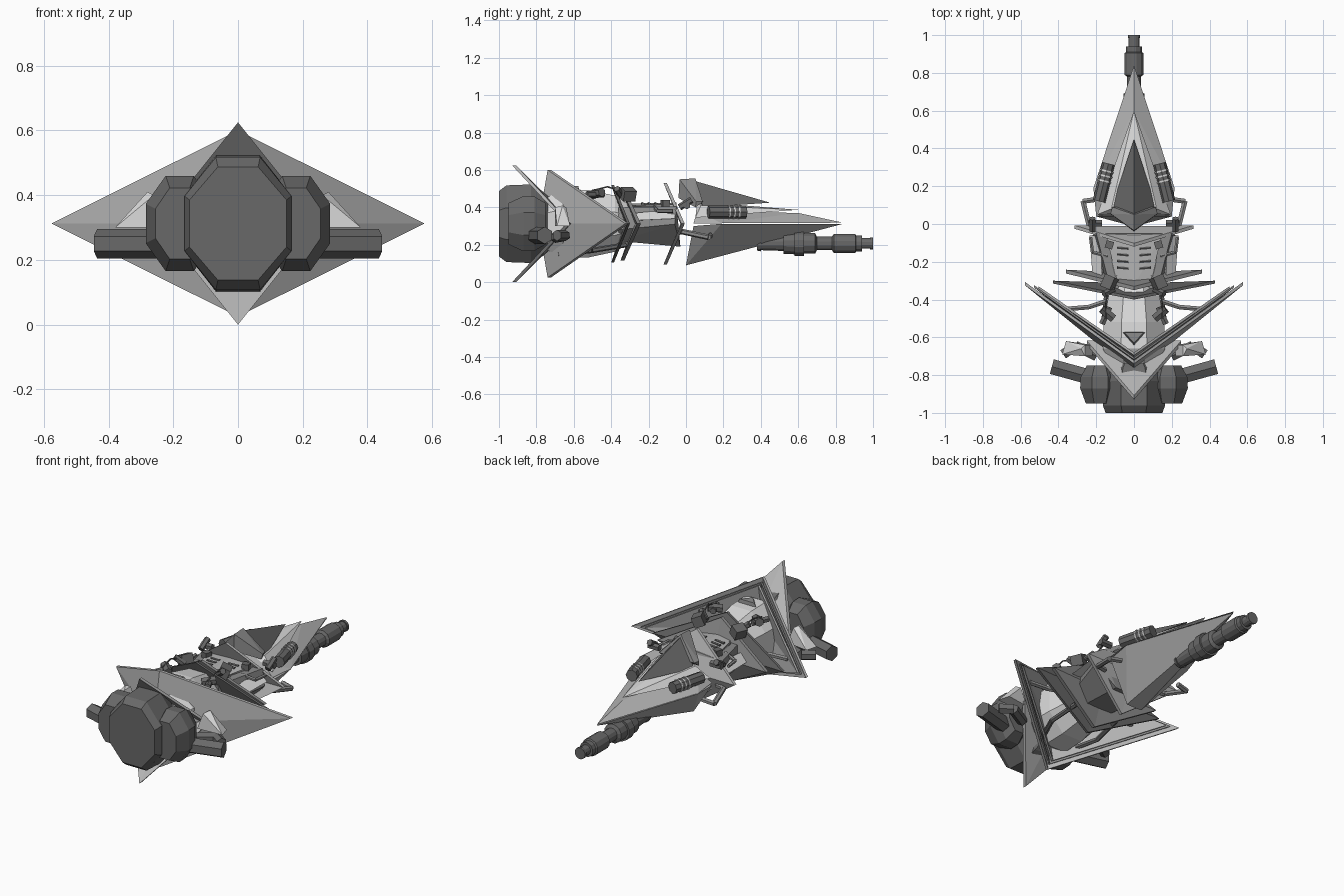
import bpy, bmesh, math
from mathutils import Vector, Matrix

if "Cube" in bpy.data.objects:
    bpy.data.objects.remove(bpy.data.objects["Cube"])

CZ = 0.3125  # height of the ship's axis


def material(name, v):
    m = bpy.data.materials.new(name)
    m.diffuse_color = (v, v, v, 1)
    m.use_nodes = True
    m.node_tree.nodes["Principled BSDF"].inputs["Base Color"].default_value = m.diffuse_color
    return m


DARK = material("dark metal", 0.14)
MID = material("mid grey", 0.26)
HULL = material("hull grey", 0.46)
PALE = material("pale grey", 0.72)


def finish(name, bm, mat, mirror=False):
    bmesh.ops.recalc_face_normals(bm, faces=bm.faces)
    me = bpy.data.meshes.new(name)
    bm.to_mesh(me)
    bm.free()
    me.materials.append(mat)
    ob = bpy.data.objects.new(name, me)
    bpy.context.collection.objects.link(ob)
    if mirror:
        ob.modifiers.new("mirror", 'MIRROR')
    return ob


def hull(name, pts, mat, sym=True, mirror=False):
    """Convex solid around points; sym adds their mirror images."""
    bm = bmesh.new()
    allp = {tuple(p) for p in pts}
    if sym:
        allp |= {(-p[0], p[1], p[2]) for p in pts}
    for p in allp:
        bm.verts.new(p)
    r = bmesh.ops.convex_hull(bm, input=bm.verts)
    junk = {g for g in r["geom_interior"] + r["geom_unused"] if isinstance(g, bmesh.types.BMVert)}
    bmesh.ops.delete(bm, geom=list(junk), context='VERTS')
    return finish(name, bm, mat, mirror)


def box(name, c, s, mat, rz=0.0, ry=0.0, mirror=True):
    m = Matrix.Translation(c) @ Matrix.Rotation(rz, 4, 'Z') @ Matrix.Rotation(ry, 4, 'Y')
    pts = [m @ Vector((i * s[0] / 2, j * s[1] / 2, k * s[2] / 2))
           for i in (-1, 1) for j in (-1, 1) for k in (-1, 1)]
    return hull(name, pts, mat, False, mirror)


def loft(name, sections, mat, n=8, cx=0.0, cz=CZ, mirror=False):
    """Faceted body along y from (y, x radius, z radius) sections."""
    bm = bmesh.new()
    k = 1 / math.cos(math.pi / n)
    rings = []
    for y, rx, rz in sections:
        rings.append([bm.verts.new((cx + k * rx * math.cos((i + .5) * math.tau / n), y,
                                    cz + k * rz * math.sin((i + .5) * math.tau / n))) for i in range(n)])
    for a, b in zip(rings, rings[1:]):
        for i in range(n):
            j = (i + 1) % n
            bm.faces.new((a[i], a[j], b[j], b[i]))
    bm.faces.new(rings[0])
    bm.faces.new(rings[-1])
    return finish(name, bm, mat, mirror)


def path(name, pts, r, mat, n=6, mirror=True):
    """Straight rods joined along a few points."""
    bm = bmesh.new()
    for p, q in zip(pts, pts[1:]):
        p, q = Vector(p), Vector(q)
        d = q - p
        m = Matrix.Translation((p + q) / 2) @ d.to_track_quat('Z', 'Y').to_matrix().to_4x4()
        bmesh.ops.create_cone(bm, cap_ends=True, segments=n, radius1=r, radius2=r,
                              depth=d.length, matrix=m)
    return finish(name, bm, mat, mirror)


def diamond(name, top, tip, apex_y, thick, mat):
    """Four-sided swept shield: top (y, z), side tip (x, y), centre y."""
    bm = bmesh.new()
    h = top[1] - CZ
    base = [(0, top[0], CZ + h), (tip[0], tip[1], CZ), (0, top[0], CZ - h), (-tip[0], tip[1], CZ),
            (0, apex_y, CZ)]
    f = [bm.verts.new(p) for p in base]
    b = [bm.verts.new((p[0], p[1] + thick, p[2])) for p in base]
    for i in range(4):
        j = (i + 1) % 4
        bm.faces.new((f[i], f[j], f[4]))
        bm.faces.new((b[j], b[i], b[4]))
        bm.faces.new((f[i], b[i], b[j], f[j]))
    return finish(name, bm, mat)


# Engines
loft("main_engine", [(-1, .15, .175), (-.96, .165, .205), (-.83, .165, .21), (-.76, .14, .17),
                     (-.72, .1, .13)], DARK)
loft("side_engine", [(-.95, .075, .11), (-.87, .105, .147), (-.81, .102, .145), (-.75, .07, .11)],
     DARK, cx=.18, mirror=True)
path("engine_arm", [(.2, -.82, .25), (.435, -.755, .25)], .046, DARK)
hull("arm_bracket", [(.26, -.7, .40), (.26, -.64, .40), (.38, -.69, .30), (.36, -.62, .30),
                     (.22, -.7, .3), (.22, -.64, .3), (.28, -.66, .41)], PALE, False, True)
path("bracket_bar", [(.2, -.70, .24), (.31, -.645, .25), (.375, -.69, .25)], .03, DARK)

# Swept shields
diamond("tail_shield", (-.93, .625), (.25, -.64), -.62, .022, HULL)
diamond("main_shield", (-.74, .6), (.577, -.325), -.79, .018, HULL)
diamond("main_shield_lining", (-.718, .575), (.53, -.335), -.765, .012, MID)
diamond("main_shield_rim", (-.695, .565), (.505, -.345), -.745, .015, HULL)
diamond("spike_shield", (-.40, .52), (.43, -.315), -.33, .015, DARK)
diamond("spike_shield_front", (-.35, .51), (.36, -.262), -.28, .02, MID)
diamond("collar_shield", (-.12, .53), (.315, -.025), -.03, .018, HULL)

# Rear core and its struts
loft("core", [(-.78, .1, .12), (-.66, .165, .185), (-.52, .16, .18), (-.38, .135, .15),
              (-.3, .1, .1)], PALE)
hull("core_hatch", [(.06, -.575, .49), (0, -.645, .49), (.05, -.575, .515), (0, -.63, .515),
                    (.04, -.57, .48)], MID)
path("core_strut", [(.12, -.4, CZ), (.24, -.44, CZ), (.36, -.45, CZ)], .014, MID)
path("lower_strut", [(.09, -.68, .15), (.16, -.5, .17), (.14, -.32, .2)], .014, DARK)

# Small fittings on the core
path("core_clamp", [(.11, -.5, .47), (.17, -.45, .48)], .025, DARK)
path("core_clamp_arm", [(.13, -.44, .47), (.17, -.53, .47)], .018, DARK)
path("cable", [(.15, -.5, .49), (.15, -.42, .51), (.13, -.32, .48)], .004, DARK)
box("shield_hinge", (.13, -.31, .47), (.06, .07, .06), DARK, .4, .4)
path("hinge_pin", [(.11, -.345, .46), (.16, -.37, .5)], .018, DARK)

# Middle deck with slots
hull("deck", [(.2, -.05, .405), (.12, -.36, .40), (.22, -.06, .31), (.14, -.36, .28),
              (.1, -.03, .19), (.08, -.36, .22)], MID)
hull("deck_plate", [(.15, -.05, .415), (.09, -.3, .41), (.15, -.05, .4), (.09, -.3, .4),
                    (0, -.05, .425), (0, -.33, .42)], HULL)
hull("deck_side_panel", [(.175, -.06, .39), (.235, -.06, .34), (.17, -.27, .37), (.22, -.27, .33),
                         (.16, -.06, .34), (.16, -.25, .33)], PALE, False, True)
for i in range(4):
    y = -.13 - .035 * i
    path("deck_slot_%d" % i, [(.03, y, .42), (.09, y + .005, .418)], .008, DARK)
path("deck_lever", [(.13, -.1, .41), (.13, -.13, .39), (.09, -.28, .40)], .012, DARK)
path("deck_rail", [(.14, -.17, .40), (.22, -.15, .38), (.23, -.07, .38)], .01, MID)
box("deck_knob", (.13, -.11, .42), (.04, .04, .04), DARK, .3)

# Nose armour
hull("nose_lower", [(.05, 0, .09), (.2, .04, .3), (.215, .19, .312), (0, .84, .312)], HULL)
hull("nose_upper", [(.2, .04, .315), (.215, .19, .315), (0, .84, .318), (0, .6, .37),
                    (.12, .06, .38)], HULL)
hull("nose_cover", [(.195, .05, .345), (.12, .08, .41), (0, .6, .387), (0, .06, .43)], PALE)
hull("canopy", [(.118, .09, .4), (0, .45, .425), (0, .05, .54), (0, .08, .4)], DARK)
hull("canopy_brow", [(.125, .055, .43), (.115, .09, .43), (.12, .05, .40), (0, -.035, .55),
                     (0, .05, .555), (0, -.04, .45)], MID)

# Nose pods with pale straps
a, b = Vector((.185, .12, .375)), Vector((.135, .32, .375))
path("nose_pod", [a, b], .034, DARK, 8)
for i in range(3):
    t = .52 + .13 * i
    path("pod_strap_%d" % i, [a.lerp(b, t), a.lerp(b, t + .04)], .038, PALE, 8)

# Collar hinges and handles
path("collar_hinge", [(.17, .005, .41), (.24, .005, .41)], .02, DARK)
path("collar_pin", [(.22, -.035, .4), (.22, .03, .44)], .018, DARK)
path("handle", [(.2, .13, .25), (.27, .12, .24), (.235, -.02, .27), (.18, -.03, .27)], .015, MID)

# Gun under the nose
loft("gun", [(.38, .038, .038), (.4, .042, .042), (.4, .036, .036), (.52, .04, .04),
             (.52, .055, .055), (.58, .058, .058), (.58, .066, .066), (.63, .066, .066),
             (.63, .055, .055), (.69, .055, .055), (.7, .036, .036), (.78, .036, .036),
             (.79, .05, .05), (.905, .05, .05), (.91, .042, .042), (.94, .042, .042),
             (.94, .028, .028), (.985, .028, .028), (.985, .033, .033), (1, .033, .033)],
     DARK, n=12, cz=.207)
box("gun_mount", (0, .47, .25), (.06, .12, .09), DARK, mirror=False)
